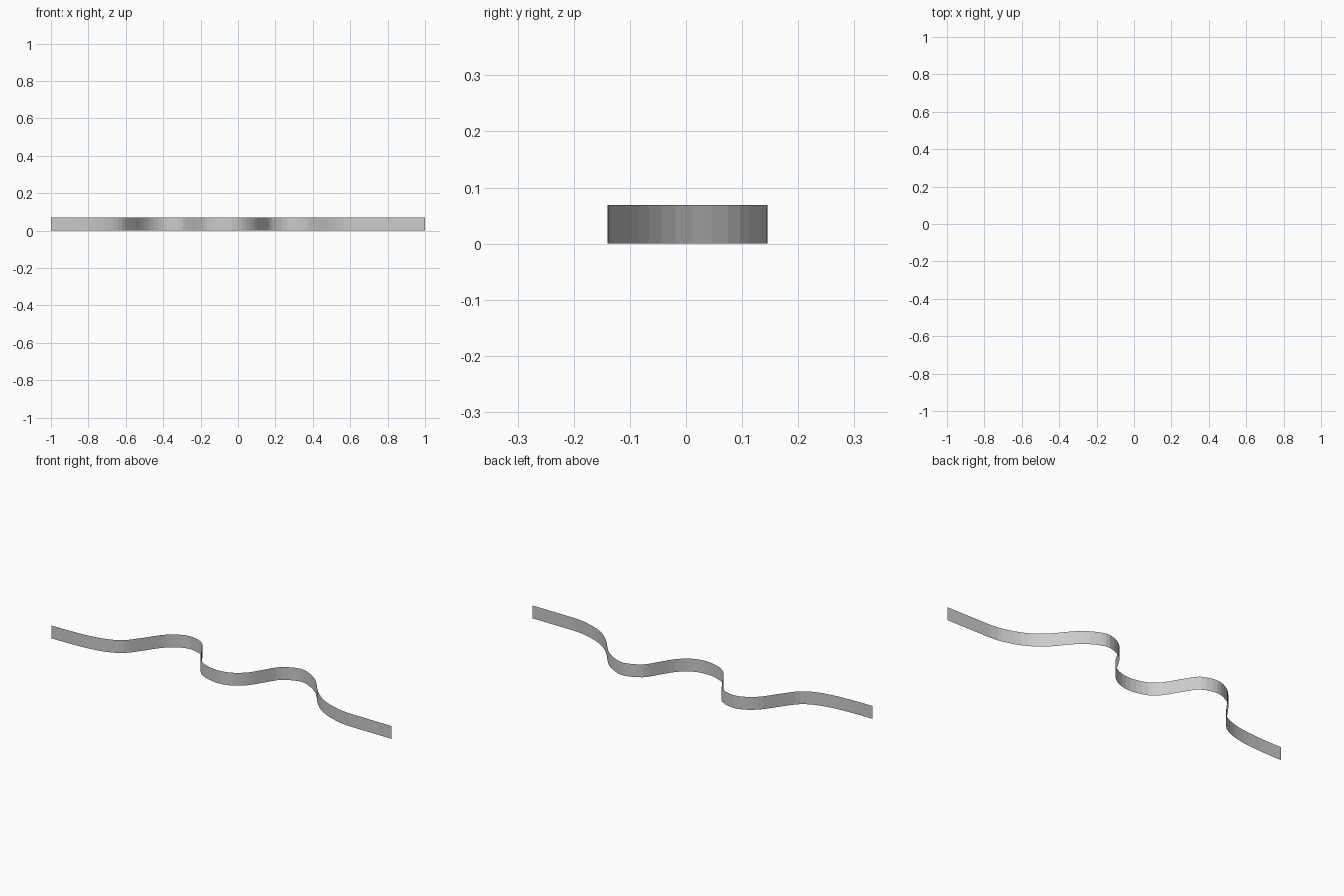
import bpy, bmesh
from mathutils import Vector

if "Cube" in bpy.data.objects:
    bpy.data.objects.remove(bpy.data.objects["Cube"])

# Wavy plan path (x, y)
PATH = [(-1, -.14), (-.9, -.139), (-.84, -.136), (-.77, -.13), (-.69, -.113), (-.62, -.078),
        (-.565, -.012), (-.505, .072), (-.45, .12), (-.38, .143), (-.30, .12),
        (-.255, .06), (-.20, -.03), (-.147, -.076), (-.06, -.098), (.02, -.083),
        (.085, -.032), (.135, .045), (.18, .108), (.265, .145), (.335, .125),
        (.405, .075), (.485, -.02), (.565, -.084), (.655, -.12), (.75, -.137), (1, -.139)]
STEPS = 3
LEVELS = (0, .064, .0685)   # bottom, rim line, top


def smooth_path(points, steps):
    """Catmull-Rom curve through the points; the end stretches stay straight."""
    p = [Vector(q) for q in points]
    out = [p[0]]
    for i in range(1, len(p) - 2):
        a, b, c, d = p[i - 1:i + 3]
        for k in range(steps):
            t = k / steps
            out.append(.5 * (2 * b + (c - a) * t + (2 * a - 5 * b + 4 * c - d) * t ** 2
                             + (3 * b - a - 3 * c + d) * t ** 3))
    return out + p[-2:]


# Thin upright ribbon wall with a narrow rim band along the top
bm = bmesh.new()
columns = [[bm.verts.new((q.x, q.y, z)) for z in LEVELS] for q in smooth_path(PATH, STEPS)]
for a, b in zip(columns, columns[1:]):
    for k in range(len(LEVELS) - 1):
        bm.faces.new((a[k], b[k], b[k + 1], a[k + 1]))
mesh = bpy.data.meshes.new("wavy_wall")
bm.to_mesh(mesh)
bm.free()
wall = bpy.data.objects.new("wavy_wall", mesh)
bpy.context.collection.objects.link(wall)
